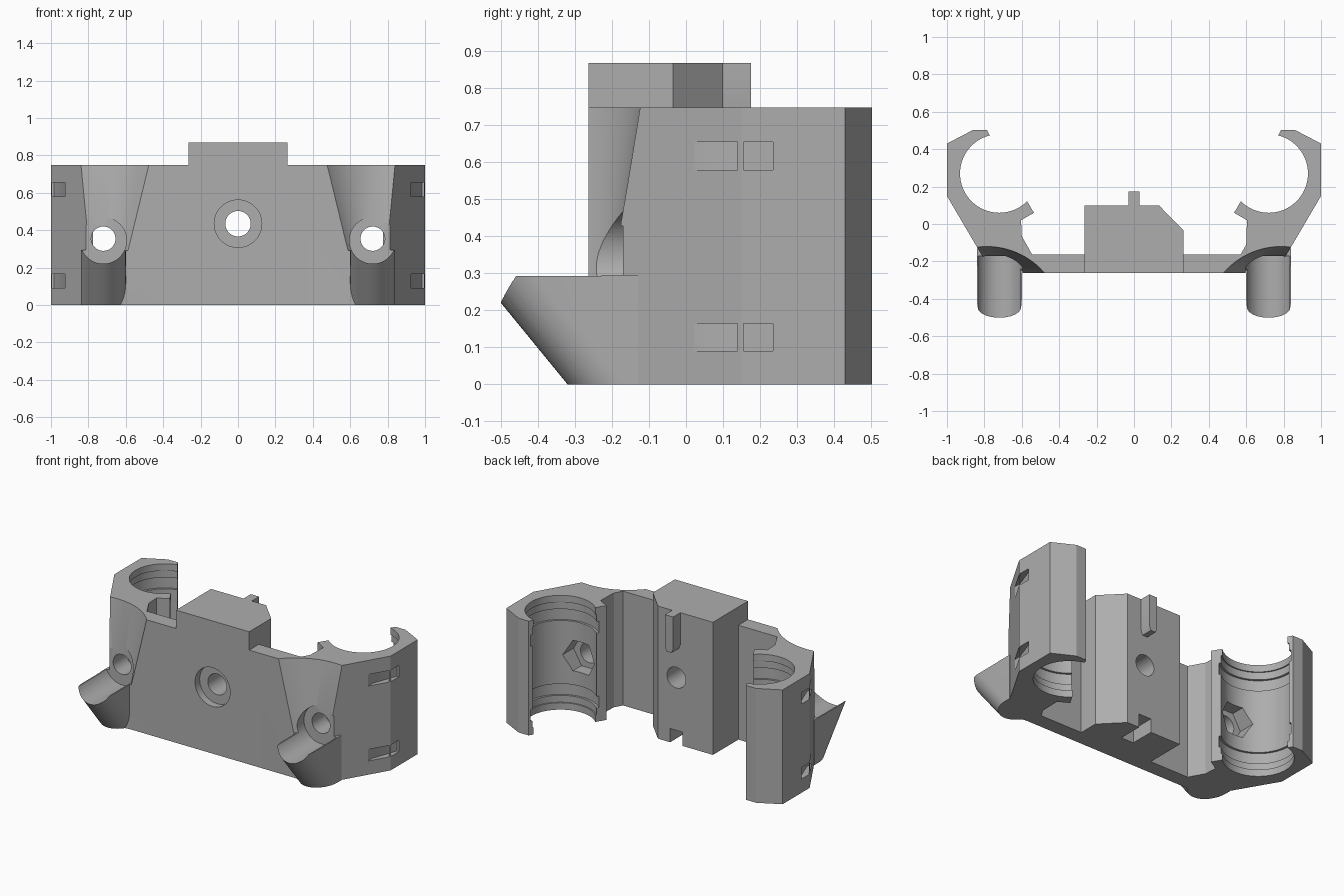
import bpy, bmesh
from math import cos, sin, pi, radians

if "Cube" in bpy.data.objects:
    bpy.data.objects.remove(bpy.data.objects["Cube"])

grey = bpy.data.materials.new("plain grey")
grey.diffuse_color = (0.42, 0.42, 0.42, 1)
grey.use_nodes = True
grey.node_tree.nodes["Principled BSDF"].inputs["Base Color"].default_value = grey.diffuse_color


def loft(name, rings):
    """Closed solid through rings of equal point counts."""
    bm = bmesh.new()
    vs = [[bm.verts.new(p) for p in r] for r in rings]
    n = len(vs[0])
    for a, b in zip(vs, vs[1:]):
        for i in range(n):
            j = (i + 1) % n
            bm.faces.new((a[i], a[j], b[j], b[i]))
    bm.faces.new(vs[0][::-1])
    bm.faces.new(vs[-1])
    bmesh.ops.recalc_face_normals(bm, faces=bm.faces)
    me = bpy.data.meshes.new(name)
    bm.to_mesh(me)
    bm.free()
    ob = bpy.data.objects.new(name, me)
    bpy.context.collection.objects.link(ob)
    return ob


def prism(name, pts, z0, z1):
    return loft(name, [[(x, y, z) for x, y in pts] for z in (z0, z1)])


def box(name, x0, x1, y0, y1, z0, z1):
    return prism(name, [(x0, y0), (x1, y0), (x1, y1), (x0, y1)], z0, z1)


def circle(cx, cy, r, n=64):
    return [(cx + r * cos(2 * pi * i / n), cy + r * sin(2 * pi * i / n)) for i in range(n)]


def rod_y(name, x, z, r, y0, y1, n=48):
    return loft(name, [[(a, y, b) for a, b in circle(x, z, r, n)] for y in (y0, y1)])


def combine(target, tool, op='DIFFERENCE'):
    mod = target.modifiers.new("bool", 'BOOLEAN')
    mod.operation, mod.solver, mod.object = op, 'EXACT', tool
    bpy.context.view_layer.objects.active = target
    bpy.ops.object.modifier_apply(modifier=mod.name)
    bpy.data.objects.remove(tool)


# carriage outline: wall with an open round clamp on each side
CX, CY, R = 0.72, 0.27, 0.21


def half(web):
    arc = [(CX + R * cos(a), CY + R * sin(a))
           for a in (radians(76 - 211 * i / 60) for i in range(61))]
    return ([(0.6, -0.263), (0.743, -0.288), (1, 0.15), (1, 0.43), (0.86, 0.503),
             (0.787, 0.503)] + arc + [(0.535, 0.06), (0.604, 0.02)] + web)


right = half([(0.6, -0.11), (0.57, -0.163)])
left = half([(0.6, -0.065), (0.545, -0.163)])
body = prism("clamp_carriage", right + [(-x, y) for x, y in reversed(left)], 0, 0.748)

# central mounting block with guide tab
combine(body, prism("block", [(-0.265, -0.263), (0.265, -0.263), (0.265, -0.035),
                              (0.133, 0.1), (-0.265, 0.1)], 0, 0.868), 'UNION')
tab = [(-0.03, 0.66), (-0.018, 0.63), (0.018, 0.63), (0.03, 0.66), (0.03, 0.868), (-0.03, 0.868)]
combine(body, loft("tab", [[(x, y, z) for x, z in tab] for y in (0.05, 0.175)]), 'UNION')

# slanted rounded bosses on the front
for s in (-1, 1):
    d, n = (0.634, -0.775), (0.775, 0.634)    # axis and inward normal in y,z
    u = [(0.12 * cos(a), 0.12 * sin(a)) for a in (pi + pi * i / 32 for i in range(33))]
    u += [(0.12, 0.6), (-0.12, 0.6)]
    rings = [[(s * CX + x, -0.407 + d[0] * t + n[0] * w, 0.296 + d[1] * t + n[1] * w)
              for x, w in u] for t in (-0.7, 1.1)]
    boss = loft("boss", rings)
    combine(boss, box("boss_limit", s * CX - 0.3, s * CX + 0.3, -0.8, -0.13, 0, 0.295), 'INTERSECT')
    combine(body, boss, 'UNION')

for s in (-1, 1):
    x = s * CX
    # flared tool clearance, screw recess, screw hole and nut pocket
    levels = [(0.73, -0.365, 0.175, 0.293), (0.797, -0.558, 0.45, 0.83)]
    combine(body, loft("flare", [[(a, b, z) for a, b in circle(s * cx, cy, r, 96)]
                                 for cx, cy, r, z in levels]))
    combine(body, rod_y("recess", x, 0.345, 0.124, -0.8, -0.17))
    combine(body, rod_y("screw_hole", x, 0.355, 0.065, -0.4, 0.2))
    combine(body, rod_y("nut_pocket", x, 0.355, 0.115, -0.03, 0.2, 6))
    # bearing seat and strap grooves inside the bore
    combine(body, prism("seat", circle(x, CY, 0.218, 96), 0.045, 0.703))
    for z in (0.09, 0.58):
        combine(body, prism("groove", circle(x, CY, 0.232, 96), z, z + 0.075))
        # strap slot through the outer corner
        slot = [(0.925, 0.0), (0.96, 0.05), (1.03, 0.235), (0.985, 0.235), (0.925, 0.07)]
        combine(body, prism("slot", [(s * a, b) for a, b in slot], z, z + 0.075))

# central bolt hole with counterbore, and notch under the block
combine(body, rod_y("bolt_hole", 0, 0.435, 0.068, -0.5, 0.4))
combine(body, rod_y("counterbore", 0, 0.435, 0.127, -0.5, -0.215))
combine(body, box("notch", -0.045, 0.045, -0.06, 0.3, -0.1, 0.09))

body.data.materials.clear()
body.data.materials.append(grey)
for p in body.data.polygons:
    p.material_index = 0
bpy.ops.object.select_all(action='DESELECT')
body.select_set(True)
bpy.context.view_layer.objects.active = body
bpy.ops.object.shade_smooth_by_angle(angle=radians(25))
